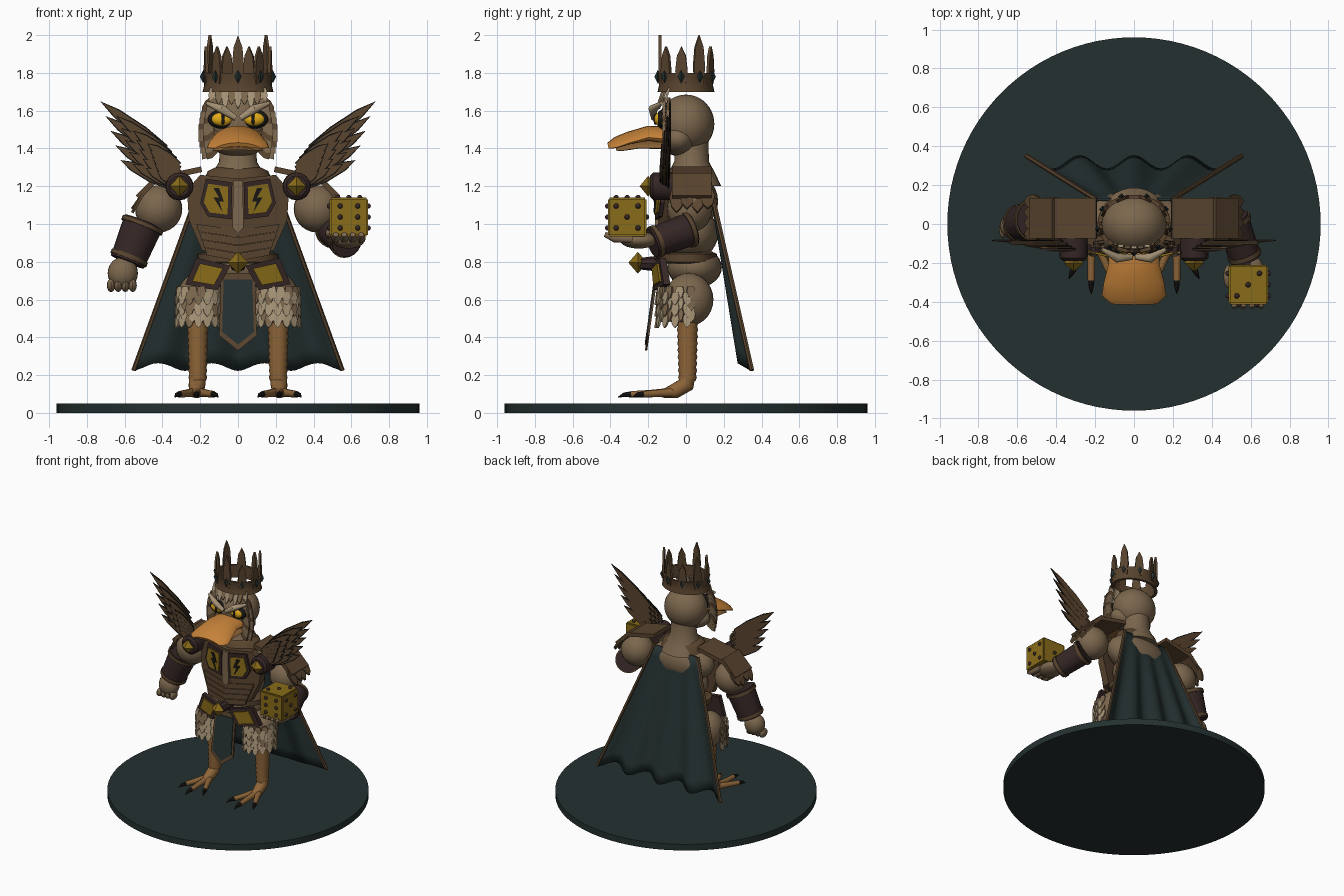
import bpy, bmesh, random
from math import sin, cos, pi, radians
from mathutils import Vector, Matrix, Euler

random.seed(4)
cube = bpy.data.objects.get("Cube")
if cube:
    bpy.data.objects.remove(cube, do_unlink=True)

COLOURS = {"body": (.2, .135, .075), "teal": (.018, .03, .03), "armour": (.1, .058, .028),
           "leather": (.036, .02, .019), "gold": (.25, .15, .01), "bill": (.55, .22, .04),
           "leg": (.27, .13, .04), "eye": (.75, .4, .01), "black": (.01, .009, .008),
           "pale": (.38, .29, .18)}
MATS = {}
for key, rgb in COLOURS.items():
    m = MATS[key] = bpy.data.materials.new(key)
    m.use_nodes = True
    m.diffuse_color = (*rgb, 1)
    m.node_tree.nodes["Principled BSDF"].inputs["Base Color"].default_value = (*rgb, 1)


# --- helpers ---
def make(name, bm, *mats):
    bmesh.ops.recalc_face_normals(bm, faces=bm.faces[:])
    me = bpy.data.meshes.new(name)
    bm.to_mesh(me)
    bm.free()
    for k in mats:
        me.materials.append(MATS[k])
    me.shade_smooth()
    me.set_sharp_from_angle(angle=radians(40))
    ob = bpy.data.objects.new(name, me)
    bpy.context.scene.collection.objects.link(ob)
    return ob


def add_ball(bm, loc, size, seg=24, rings=14, rot=(0, 0, 0)):
    mx = Matrix.LocRotScale(Vector(loc), Euler(rot), Vector(size))
    bmesh.ops.create_uvsphere(bm, u_segments=seg, v_segments=rings, radius=1, matrix=mx)


def ball(name, loc, size, mat, *args):
    bm = bmesh.new()
    add_ball(bm, loc, size, *args)
    return make(name, bm, mat)


def gem(name, loc, size, mat):
    return ball(name, loc, size, mat, 4, 2)


def skin(bm, rings, closed=False):
    for a, b in zip(rings, rings[1:] + (rings[:1] if closed else [])):
        for i in range(len(a)):
            j = (i + 1) % len(a)
            bm.faces.new((a[i], a[j], b[j], b[i]))
    if not closed:
        bm.faces.new(rings[0])
        bm.faces.new(rings[-1])


def lathe(name, profile, mat, x=0, y=0, sy=1, closed=False, seg=32):
    bm = bmesh.new()
    turn = [2 * pi * i / seg for i in range(seg)]
    skin(bm, [[bm.verts.new((x + r * cos(a), y + r * sy * sin(a), z)) for a in turn]
              for r, z in profile], closed)
    return make(name, bm, mat)


def tube(name, pts, radii, mat, seg=14):
    bm, rings = bmesh.new(), []
    pts = [Vector(p) for p in pts]
    for i, (p, r) in enumerate(zip(pts, radii)):
        t = (pts[min(i + 1, len(pts) - 1)] - pts[max(i - 1, 0)]).normalized()
        q = old.rotation_difference(t) @ q if i else t.to_track_quat('Z', 'Y')
        old = t
        rx, ry = r if isinstance(r, tuple) else (r, r)
        rings.append([bm.verts.new(p + q @ Vector((rx * cos(a), ry * sin(a), 0)))
                      for a in (2 * pi * k / seg for k in range(seg))])
    skin(bm, rings)
    return make(name, bm, mat)


def prism(bm, pts, offset, index=0):
    first = len(bm.faces)
    skin(bm, [[bm.verts.new(p) for p in pts], [bm.verts.new(p + offset) for p in pts]])
    bm.faces.ensure_lookup_table()
    for f in bm.faces[first:]:
        f.material_index = index


def plate(name, pts, y, thick, mat, s=1):
    depth = y if callable(y) else lambda x, z: y
    bm = bmesh.new()
    prism(bm, [Vector((s * x, depth(x, z), z)) for x, z in pts], Vector((0, thick, 0)))
    return make(name, bm, mat)


def shrink(pts, f):
    cx, cz = (sum(c) / len(pts) for c in zip(*pts))
    return [(cx + (x - cx) * f, cz + (z - cz) * f) for x, z in pts]


BLADE = [(0, -.35), (.35, -.5), (.75, -.36), (1, 0), (.75, .36), (.35, .5), (0, .35)]


def blade(bm, base, tip, normal, width, thick, index=0):
    base, d, n = Vector(base), Vector(tip) - Vector(base), Vector(normal).normalized()
    side = d.cross(n).normalized() * width
    prism(bm, [base + d * t + side * w - n * thick / 2 for t, w in BLADE], n * thick, index)


# --- base, cape and torso ---
lathe("base_disc", [(.96, 0), (.96, .05)], "teal", seg=96)


def cape_point(u, v):
    wave = v * cos(4 * pi * u)
    return Vector((u * (.2 + .36 * v), .13 + .19 * v + .035 * wave, 1.22 - .975 * v - .02 * wave))


bm = bmesh.new()
grid = [[bm.verts.new(cape_point(i / 20 - 1, j / 12)) for i in range(41)] for j in range(13)]
for j in range(12):
    for i in range(40):
        bm.faces.new((grid[j][i], grid[j][i + 1], grid[j + 1][i + 1], grid[j + 1][i]))
make("cape", bm, "teal").modifiers.new("thickness", 'SOLIDIFY').thickness = .012

ball("pelvis", (0, .045, .77), (.2, .145, .11), "body")
ball("belly", (0, .03, .95), (.2, .14, .14), "body")
ball("chest", (0, .03, 1.12), (.26, .14, .15), "body")
lathe("neck", [(.17, 1.2), (.14, 1.26), (.1, 1.33), (.095, 1.45)], "body", y=.03, sy=.92)
lathe("collar", [(.19, 1.21), (.16, 1.28), (.12, 1.3)], "armour", y=.02, sy=.75)
lathe("belt", [(.19, .79), (.215, .8), (.215, .84), (.19, .85)], "armour", y=.01, sy=.72)

# --- head, crown ---
ball("skull", (0, 0, 1.53), (.165, .15, .155), "body", 32, 20)
ball("cheeks", (0, -.04, 1.45), (.175, .1, .09), "body")
upper = tube("upper_bill", [(0, -.08, 1.47), (0, -.2, 1.48), (0, -.3, 1.46), (0, -.37, 1.44), (0, -.41, 1.42)],
             [(.13, .045), (.13, .04), (.155, .03), (.165, .022), (.12, .012)], "bill", 24)
lower = tube("lower_bill", [(0, -.08, 1.425), (0, -.25, 1.425), (0, -.34, 1.41), (0, -.37, 1.4)],
             [(.13, .025), (.13, .018), (.13, .014), (.09, .008)], "leg", 24)
for ob in (upper, lower):
    for v in ob.data.vertices:
        v.co.z -= 1.3 * v.co.x ** 2

bm = bmesh.new()
for i in range(9):
    x = (i - 4) * .034
    y = -.15 + 1.6 * x * x
    blade(bm, (x, y + .03, 1.72), (x, y, 1.61 + .02 * (i % 2)), (0, -1, .2), .04, .012, i % 2)
make("brow_feathers", bm, "pale", "body")

lathe("crown_band", [(.165, 1.7), (.188, 1.7), (.18, 1.73), (.18, 1.77), (.188, 1.8), (.165, 1.8)],
      "armour", sy=.8, closed=True)
bm = bmesh.new()
for i in range(9):
    a = 2 * pi * i / 9
    out = Vector((sin(a), -.8 * cos(a), 0))
    base = out * .172 + Vector((0, 0, 1.74))
    blade(bm, base, base + Vector((0, 0, .2 if i % 3 else .26)), out, .065, .016)
    gem("crown_gem", out * .187 + Vector((0, 0, 1.78)), (.018, .018, .035), "teal")
make("crown_spikes", bm, "armour")

# --- chest armour and loincloth ---
curve = lambda lift: (lambda x, z: -.15 - lift + .8 * x * x)
BACKING = [(0, 1.24), (.2, 1.26), (.27, 1.18), (.26, 1.02), (.19, .86), (0, .83)]
PANEL = [(.03, 1.22), (.17, 1.24), (.2, 1.11), (.16, 1.04), (.035, 1.025)]
BOLT = [(.1, 1.19), (.13, 1.19), (.1, 1.14), (.13, 1.14), (.08, 1.06), (.1, 1.12), (.075, 1.12)]
HIP = [(.04, .78), (.22, .82), (.28, .68), (.11, .65)]
LOIN = [(-.09, .74), (.09, .74), (.1, .41), (0, .33), (-.1, .41)]
plate("breast_strip", [(-.025, 1.23), (.025, 1.23), (.03, .98), (0, .95), (-.03, .98)], -.165, .03, "body")
hang = lambda lift: (lambda x, z: -.16 - lift - (.74 - z) * .14)
plate("loincloth_trim", LOIN, hang(0), .012, "armour")
plate("loincloth", shrink(LOIN, .84), hang(.006), .01, "teal")
tube("buckle", [(0, -.12, .79), (0, -.25, .79)], [.045, .03], "leather", 8)
gem("buckle_gem", (0, -.255, .795), (.055, .05, .058), "gold")

for s, side in ((1, "left_"), (-1, "right_")):
    # chest and hip plates
    plate(side + "breastplate", BACKING, curve(0), .06, "armour", s)
    plate(side + "panel_frame", PANEL, curve(.016), .02, "leather", s)
    plate(side + "panel", shrink(PANEL, .76), curve(.022), .01, "gold", s)
    plate(side + "bolt", BOLT, curve(.027), .008, "black", s)
    for i in range(4):
        z, w = 1.0 - .042 * i, .22 - .015 * i
        strip = [(0, z - .03), (w, z), (w - .01, z - .04), (0, z - .07)]
        plate(side + "belly_band", strip, curve(.008 + .004 * i), .02, "armour", s)
    plate(side + "hip_frame", HIP, curve(.03), .035, "leather", s)
    plate(side + "hip_panel", shrink(HIP, .68), curve(.037), .01, "gold", s)

    # face
    ball(side + "eye_rim", (s * .088, -.125, 1.555), (.072, .033, .05), "black")
    ball(side + "eye", (s * .086, -.138, 1.555), (.056, .03, .037), "eye")
    ball(side + "pupil", (s * .08, -.163, 1.555), (.01, .009, .03), "black")
    tube(side + "brow", [(s * .012, -.17, 1.56), (s * .085, -.175, 1.608), (s * .165, -.13, 1.64)],
         [.015, .024, .01], "pale")
    bm = bmesh.new()
    for i in range(9):
        z = 1.66 - .031 * i
        root = s * (.135 + .02 * sin(pi * i / 8))
        for k in (0, 1):
            blade(bm, (root - s * .02 * k, -.09 - .02 * k, z), (root + s * (.055 - .025 * k), -.1 - .02 * k, z - .07),
                  (0, -1, 0), .05, .014, (i + k) % 3 == 0)
    make(side + "face_feathers", bm, "body", "armour")

    # wing: overlapping rows, each feather edged in black
    bm = bmesh.new()
    root = Vector((s * .25, 0, 1.22))
    for k, f in enumerate((1, .82, .64, .48)):
        for j in range(5):
            y = Vector((0, -.085 - .014 * k - .002 * j, 0))
            base = root + (Vector((s * (.42 - .005 * j), 0, 1.44 - .058 * j)) - root) * f * .8 + y
            tip = root + (Vector((s * (.73 - .027 * j), 0, 1.65 - .078 * j)) - root) * f + y
            blade(bm, base, tip, (0, -1, 0), .07, .005, 1)
            blade(bm, base, base.lerp(tip, .97), (0, -1, 0), .055, .012, 0)
    make(side + "wing", bm, "armour", "black")

    # shoulder
    ball(side + "upper_arm", (s * .42, .02, 1.08), (.125, .12, .125), "body")
    bm = bmesh.new()
    for x, z, w, tilt in ((.31, 1.265, .24, 12), (.47, 1.2, .17, 45)):
        mx = Matrix.LocRotScale(Vector((s * x, .03, z)), Euler((0, s * radians(tilt), 0)), Vector((w, .21, .03)))
        bmesh.ops.create_cube(bm, size=1, matrix=mx)
    for i in range(4):
        y = -.05 + .055 * i
        blade(bm, (s * .49, y, 1.18), (s * .56, y, 1.06 + .02 * (i % 2)), (s, 0, .6), .075, .016)
    make(side + "pauldron", bm, "armour")
    tube(side + "shoulder_boss", [(s * .31, -.06, 1.2), (s * .31, -.175, 1.2), (s * .31, -.19, 1.2)],
         [.075, .072, .055], "leather", 16)
    gem(side + "shoulder_gem", (s * .31, -.2, 1.2), (.052, .045, .055), "gold")

    # cape trim
    tube(side + "cape_trim", [cape_point(s, j / 12) - Vector((s * .008, .006, 0)) for j in range(13)],
         [.013] * 13, "armour", 6)

    # legs with feathered thighs, ridged shins, three clawed toes
    ball(side + "thigh", (s * .21, .015, .6), (.115, .13, .14), "body")
    bm = bmesh.new()
    for row in range(6):
        for col in range(9):
            a = radians(-92 + 23 * col + 8 * (row % 2))
            out = Vector((sin(a) * .112, -cos(a) * .15, 0))
            p = Vector((s * .21, .0, .52 + .03 * row)) + out * (1 - .03 * (row % 2))
            blade(bm, p, p + out * .08 - Vector((0, 0, .07)), out, .046, .012, random.choice((0, 0, 1)))
    make(side + "thigh_feathers", bm, "pale", "body")
    lathe(side + "shin", [(.043 + .006 * (i % 2) + .0005 * i, .17 + .018 * i) for i in range(19)],
          "leg", x=s * .213, y=.008, seg=16)
    tube(side + "ankle", [(s * .215, .01, .22), (s * .217, 0, .15), (s * .22, -.06, .115), (s * .22, -.13, .1)],
         [.043, .045, .04, .02], "leg")
    for x, y in ((.13, -.24), (.22, -.29), (.31, -.23)):
        tip = Vector((s * x, y, .098))
        heel = Vector((s * .22, -.04, .11))
        tube(side + "toe", [heel, heel.lerp(tip, .6), tip], [.028, .02, .018], "leg", 10)
        tube(side + "claw", [tip, tip + (tip - heel) * .15, tip + (tip - heel) * .28 - Vector((0, 0, .012))],
             [.016, .012, .002], "black", 8)


# --- forearms: one lowered fist, one open hand ---
def bracer(side, a, b, ra, rb):
    a, b = Vector(a), Vector(b)
    tube(side + "bracer", [a, b], [ra, rb], "leather", 20)
    for t, r in ((.08, ra), (.9, rb)):
        tube(side + "bracer_rim", [a.lerp(b, t - .05), a.lerp(b, t + .05)], [r + .008] * 2, "armour", 20)


bracer("right_", (-.5, .02, 1.01), (-.585, 0, .8), .108, .095)
ball("right_hand", (-.61, -.01, .74), (.08, .07, .085), "body")
bracer("left_", (.5, .03, .975), (.575, -.18, .9), .09, .08)
ball("left_hand", (.585, -.25, .915), (.085, .1, .045), "body")
for i in range(4):
    x = .045 * (i - 1.5)
    ball("right_finger", (-.615 + x * .85, -.03, .675), (.022, .045, .035), "body", 12, 8)
    tube("left_finger", [(.585 + x, -.28, .92), (.585 + x, -.38, .925), (.585 + x, -.43, .945)],
         [.023, .023, .014], "body", 10)
ball("left_thumb", (.485, -.27, .95), (.025, .06, .025), "body", 12, 8)

# --- die with raised pips ---
bm = bmesh.new()
centre = Vector((.587, -.312, 1.037))
bmesh.ops.create_cube(bm, size=.204, matrix=Matrix.Translation(centre))
bmesh.ops.bevel(bm, geom=bm.edges[:], offset=.008, segments=2, affect='EDGES')
make("die", bm, "gold")
X, Y, Z = Vector((1, 0, 0)), Vector((0, 1, 0)), Vector((0, 0, 1))
SIX = [(i, j) for i in (-.8, .8) for j in (-1, 0, 1)]
DIAGONAL = [(-1, -1), (0, 0), (1, 1)]
CORNERS = [(i, j) for i in (-1, 1) for j in (-1, 1)]
bm = bmesh.new()
for n, u, v, pips in ((-Y, X, Z, SIX), (Z, X, Y, DIAGONAL), (X, Y, Z, CORNERS + [(0, 0)]),
                      (-X, Y, Z, DIAGONAL[::2]), (Y, X, Z, [(0, 0)])):
    for i, j in pips:
        add_ball(bm, centre + n * .103 + (u * i + v * j) * .058, [.014] * 3, 10, 6)
make("die_pips", bm, "leather")
